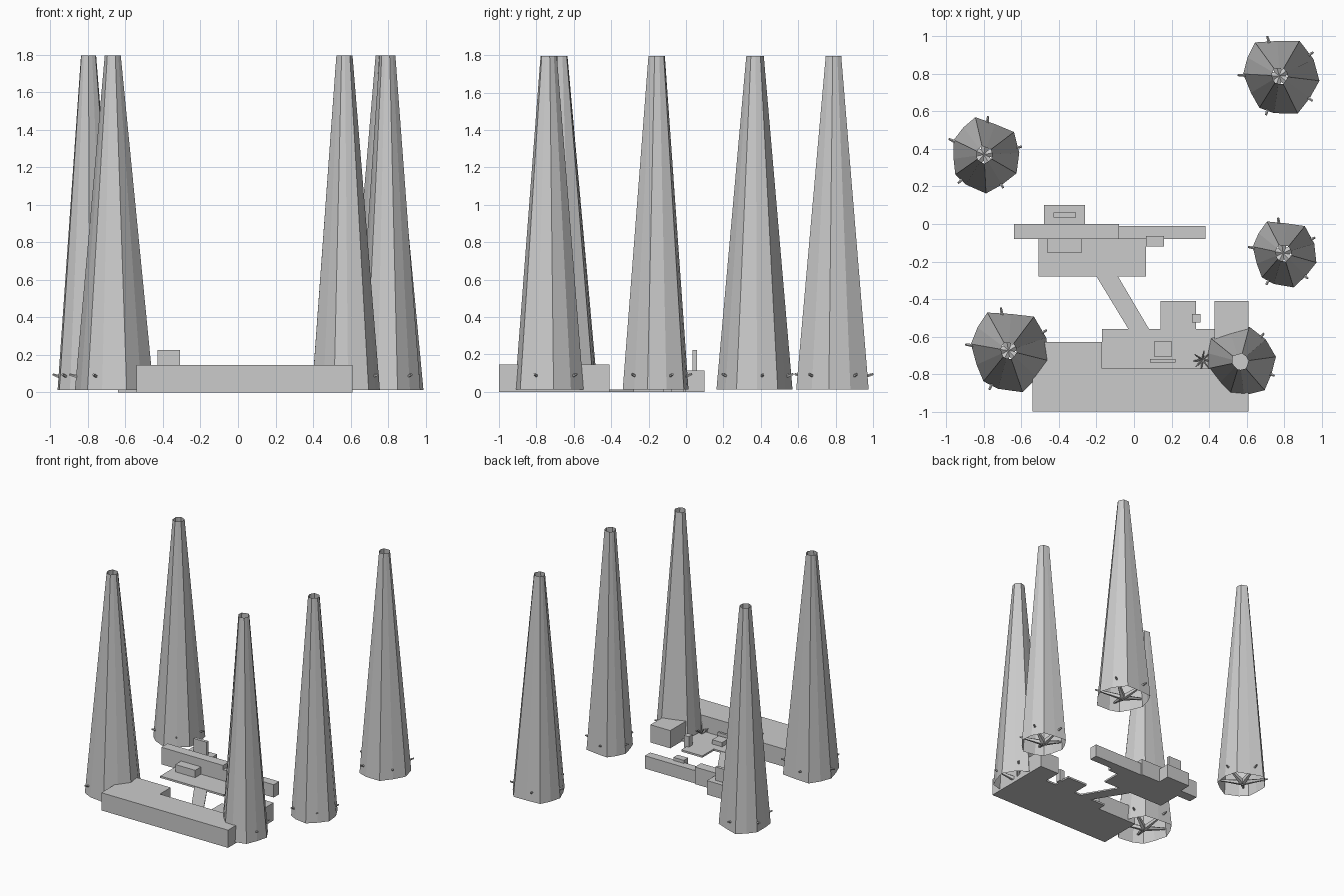
import bpy, bmesh, math, random
from mathutils import Vector, Matrix

if "Cube" in bpy.data.objects:
    bpy.data.objects.remove(bpy.data.objects["Cube"])

random.seed(4)


def finish(name, bm):
    bmesh.ops.recalc_face_normals(bm, faces=bm.faces)
    me = bpy.data.meshes.new(name)
    bm.to_mesh(me)
    bm.free()
    ob = bpy.data.objects.new(name, me)
    bpy.context.collection.objects.link(ob)
    return ob


def prism(name, pts, z0, z1):
    bm = bmesh.new()
    lo = [bm.verts.new((x, y, z0)) for x, y in pts]
    hi = [bm.verts.new((x, y, z1)) for x, y in pts]
    bm.faces.new(lo)
    bm.faces.new(hi)
    n = len(pts)
    for i in range(n):
        j = (i + 1) % n
        bm.faces.new((lo[i], lo[j], hi[j], hi[i]))
    return finish(name, bm)


def box(name, x0, x1, y0, y1, z0, z1):
    return prism(name, [(x0, y0), (x1, y0), (x1, y1), (x0, y1)], z0, z1)


def rod(bm, a, b, r0, r1, sides=5):
    a, b = Vector(a), Vector(b)
    d = b - a
    m = Matrix.Translation((a + b) / 2) @ d.to_track_quat('Z', 'Y').to_matrix().to_4x4()
    bmesh.ops.create_cone(bm, cap_ends=True, segments=sides, radius1=r0,
                          radius2=r1, depth=d.length, matrix=m)


# Irregular trunk outline: (angle, radius)
OUTLINE = [(-149, .18), (-122, .205), (-98, .205), (-64, .228), (-36, .205), (-7, .22),
           (26, .207), (60, .22), (93, .19), (126, .225), (150, .2), (177, .197)]


def tree(i, cx, cy, s, turn):
    # Open tapered trunk
    bm = bmesh.new()
    rings = []
    for z, k in ((.012, s), (1.795, .21)):
        rings.append([bm.verts.new((cx + r * k * math.cos(math.radians(a + turn)),
                                    cy + r * k * math.sin(math.radians(a + turn)), z))
                      for a, r in OUTLINE])
    n = len(OUTLINE)
    for j in range(n):
        k = (j + 1) % n
        bm.faces.new((rings[0][j], rings[0][k], rings[1][k], rings[1][j]))
    finish(f"tree_trunk_{i}", bm)
    # Five branches that pierce the trunk wall
    bm = bmesh.new()
    for j in range(5):
        a = math.radians(35 + turn + 72 * j)
        c, q = math.cos(a), math.sin(a)
        rod(bm, (cx, cy, .03), (cx + .225 * s * c, cy + .225 * s * q, .095), .024, .006)
    finish(f"tree_branches_{i}", bm)


for i, t in enumerate([(-.80, .37, .91, -23), (.775, .79, .98, 0), (.795, -.155, .84, -9),
                       (-.67, -.675, 1.03, -7), (.565, -.735, .88, 15)]):
    tree(i + 1, *t)

# Front wing
prism("front_block", [(-.54, -1), (.61, -1), (.61, -.41), (.43, -.41), (.43, -.77),
                      (-.17, -.77), (-.17, -.63), (-.54, -.63)], 0, .145)
prism("front_terrace", [(-.17, -.77), (.43, -.77), (.43, -.56), (.33, -.56), (.33, -.41),
                        (.14, -.41), (.14, -.56), (-.17, -.56)], 0, .015)
box("terrace_post", .31, .355, -.525, -.48, 0, .1)
box("terrace_seat", .11, .2, -.71, -.625, .015, .05)
box("terrace_seat_back", .085, .22, -.738, -.72, .015, .07)

# Small twig pile on the terrace
bm = bmesh.new()
for j in range(8):
    a = j * math.tau / 8 + random.uniform(-.2, .2)
    rod(bm, (.365, -.725, .02),
        (.365 + .05 * math.cos(a), -.725 + .05 * math.sin(a), random.uniform(.04, .09)),
        .006, .003, 4)
finish("terrace_twigs", bm)

# Walkway between wings
prism("walkway", [(-.2, -.28), (-.03, -.56), (.08, -.56), (-.085, -.28)], 0, .012)

# Back wing
box("back_terrace", -.51, .065, -.28, -.08, 0, .015)
box("back_wall_left", -.64, -.08, -.08, 0, 0, .14)
box("back_wall_right", -.08, .38, -.08, -.01, 0, .105)
box("rear_annex", -.48, -.26, 0, .1, 0, .115)
box("chimney", -.43, -.31, .035, .06, .1, .225)
box("terrace_bench", -.46, -.28, -.155, -.08, .015, .075)
box("wall_pillar", .065, .16, -.12, -.065, 0, .13)
